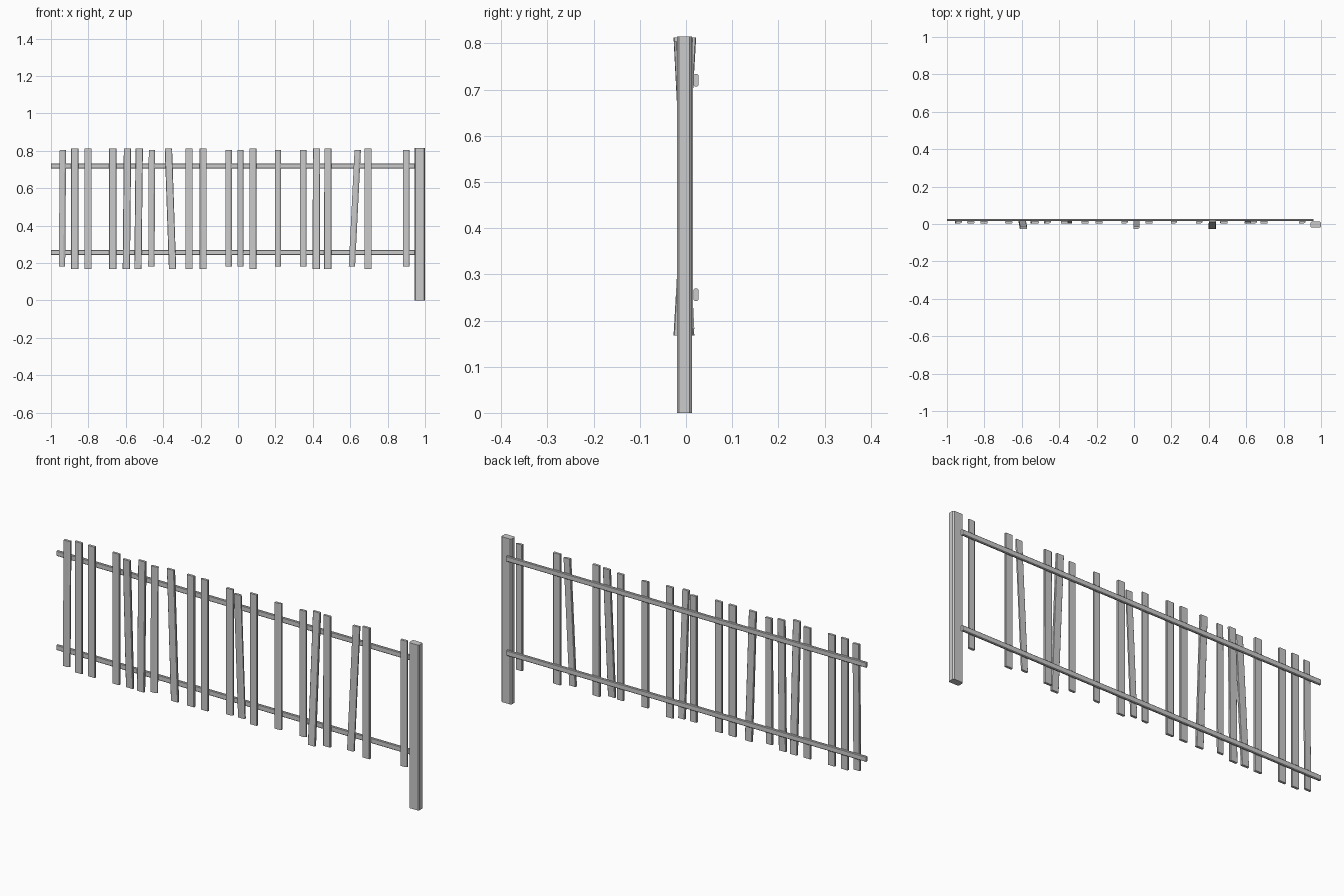
import bpy, bmesh
from mathutils import Vector

if "Cube" in bpy.data.objects:
    bpy.data.objects.remove(bpy.data.objects["Cube"])


def prism(name, start, end, section, axis):
    """Sweep a small cross-section straight from start to end, capped flat."""
    bm = bmesh.new()
    rings = []
    for p in (start, end):
        ring = []
        for a, b in section:
            off = Vector((a, b, 0)) if axis == 'Z' else Vector((0, a, b))
            ring.append(bm.verts.new(Vector(p) + off))
        rings.append(ring)
    n = len(section)
    for i in range(n):
        j = (i + 1) % n
        bm.faces.new((rings[0][i], rings[0][j], rings[1][j], rings[1][i]))
    bm.faces.new(rings[0][::-1])
    bm.faces.new(rings[1])
    bmesh.ops.recalc_face_normals(bm, faces=bm.faces)
    mesh = bpy.data.meshes.new(name)
    bm.to_mesh(mesh)
    bm.free()
    ob = bpy.data.objects.new(name, mesh)
    bpy.context.collection.objects.link(ob)
    return ob


def chamfered(w, d, c):
    """Rectangle w x d with its corners cut by c."""
    a, b = w / 2, d / 2
    return [(-a + c, -b), (a - c, -b), (a, -b + c), (a, b - c),
            (a - c, b), (-a + c, b), (-a, b - c), (-a, -b + c)]


# End post
prism("end_post", (0.972, -0.0035, 0), (0.972, -0.0035, 0.815),
      chamfered(0.055, 0.033, 0.005), 'Z')

# Two long rails behind the slats
for name, z in (("lower_rail", 0.256), ("upper_rail", 0.72)):
    prism(name, (-1, 0.0215, z), (0.96, 0.0215, z),
          chamfered(0.0115, 0.027, 0.003), 'X')

# Slats: x at top, x at bottom, narrow kind, y at top, y at bottom
Y = 0.0095
wide = chamfered(0.039, 0.012, 0.002)
narrow = [(-0.017, -0.006), (0.008, -0.006), (0.017, -0.001),
          (0.017, 0.006), (-0.015, 0.006), (-0.017, 0.004)]
slats = [
    (-0.936, -0.941, 1, Y, Y), (-0.873, -0.873, 0, Y, Y),
    (-0.802, -0.802, 0, Y, Y), (-0.670, -0.670, 0, Y, Y),
    (-0.591, -0.597, 0, -0.021, 0.012), (-0.528, -0.535, 0, Y, Y),
    (-0.460, -0.463, 1, Y, Y), (-0.372, -0.350, 0, Y, Y),
    (-0.262, -0.262, 0, Y, Y), (-0.187, -0.187, 0, Y, Y),
    (-0.050, -0.050, 1, Y, Y), (0.013, 0.013, 1, -0.020, 0.012),
    (0.080, 0.080, 0, Y, Y), (0.214, 0.214, 1, Y, Y),
    (0.349, 0.349, 1, Y, Y), (0.420, 0.418, 0, 0.016, -0.021),
    (0.481, 0.480, 0, Y, Y), (0.640, 0.609, 1, Y, Y),
    (0.695, 0.695, 0, Y, Y), (0.900, 0.900, 1, Y, Y),
]
for i, (xt, xb, kind, yt, yb) in enumerate(slats):
    lo, hi = (0.182, 0.804) if kind else (0.168, 0.813)
    prism(f"slat_{i + 1}", (xb, yb, lo), (xt, yt, hi),
          narrow if kind else wide, 'Z')
